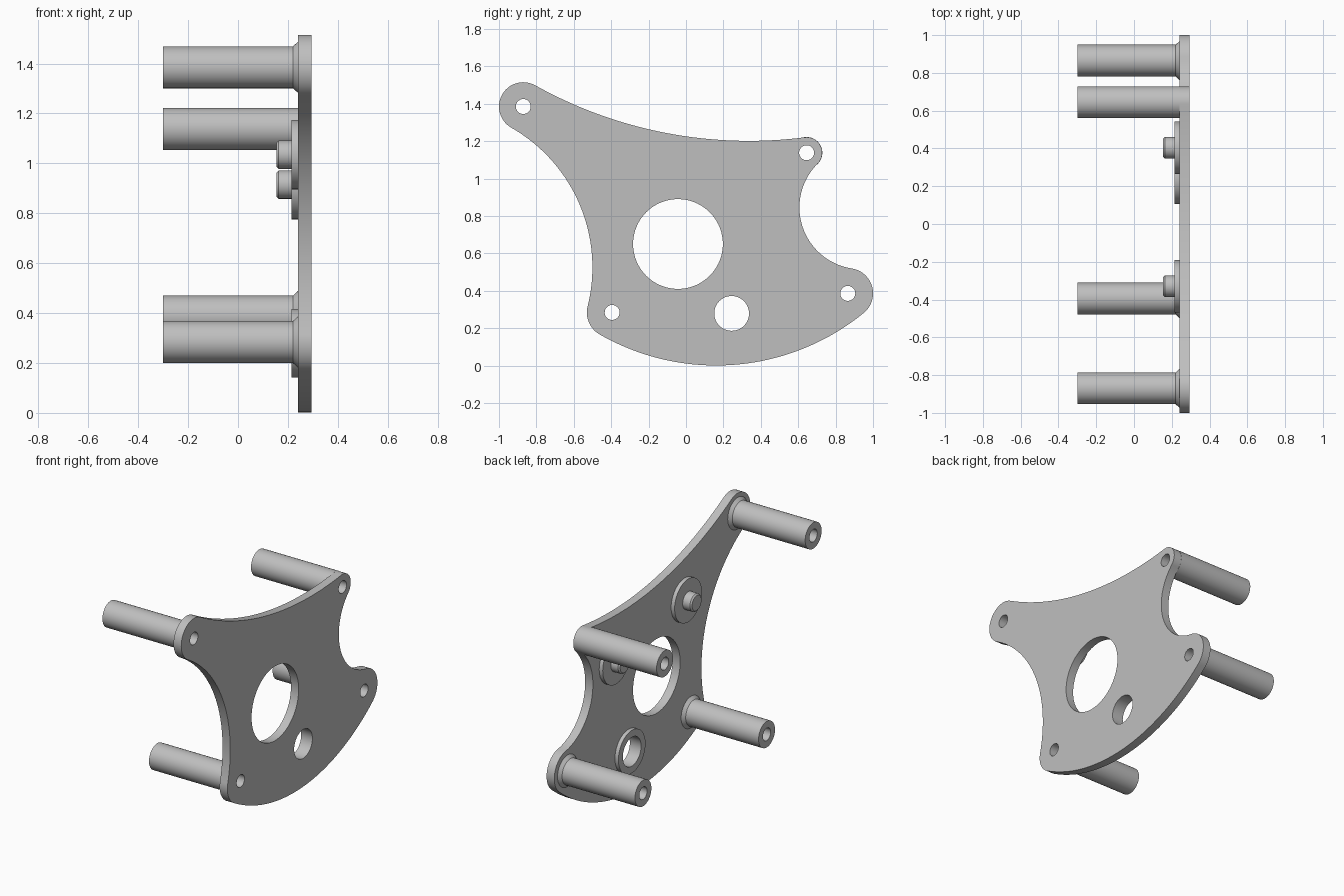
import bpy, bmesh, math
from math import cos, sin, pi, atan2
from mathutils import Vector, Matrix

if "Cube" in bpy.data.objects:
    bpy.data.objects.remove(bpy.data.objects["Cube"], do_unlink=True)

grey = bpy.data.materials.new("plain grey metal")
GREY = (0.52, 0.52, 0.52, 1)
grey.use_nodes = True
grey.diffuse_color = GREY
grey.node_tree.nodes["Principled BSDF"].inputs["Base Color"].default_value = GREY

BACK, FACE = 0.24, 0.295   # plate thickness range along x
BORE = 0.04

# Ears counter-clockwise in (y, z): centre, ear radius, radius of the edge
# leading to the next ear (positive = concave, negative = convex)
EARS = [
    ("upper_front", Vector((-0.87, 1.385)), 0.13, 0.86),
    ("lower_front", Vector((-0.395, 0.284)), 0.135, -1.25),
    ("lower_back", Vector((0.865, 0.386)), 0.135, 0.33),
    ("upper_back", Vector((0.645, 1.138)), 0.083, 2.35),
]
BIG_HOLE = (Vector((-0.043, 0.65)), 0.24)
SMALL_HOLE = (Vector((0.244, 0.279)), 0.093)


def finish(ob):
    bpy.ops.object.select_all(action='DESELECT')
    ob.select_set(True)
    bpy.context.view_layer.objects.active = ob
    bpy.ops.object.shade_smooth_by_angle(angle=math.radians(30))


def arc(c, r, start, end, ccw, n):
    """Points on an arc between two points, without the last one."""
    a = atan2(start.y - c.y, start.x - c.x)
    sweep = atan2(end.y - c.y, end.x - c.x) - a
    sweep = sweep % (2 * pi) if ccw else -((-sweep) % (2 * pi))
    return [c + r * Vector((cos(a + sweep * i / n), sin(a + sweep * i / n)))
            for i in range(n)]


def circle(c, r, n=64):
    return [c + r * Vector((cos(2 * pi * i / n), sin(2 * pi * i / n)))
            for i in range(n)]


def edge_arc(a, b):
    """Centre and ends of the edge arc tangent to two neighbouring ears."""
    _, p, rp, R = a
    _, q, rq, _ = b
    dp, dq = abs(R + rp), abs(R + rq)
    d = (q - p).length
    u = (q - p) / d
    along = (dp * dp - dq * dq + d * d) / (2 * d)
    off = math.sqrt(dp * dp - along * along)
    outward = Vector((u.y, -u.x))
    c = p + u * along + outward * math.copysign(off, R)
    r = abs(R)
    return c, r, c + r * (p - c).normalized(), c + r * (q - c).normalized()


# Plate outline: alternate ear arcs and tangent edge arcs
edges = [edge_arc(EARS[i], EARS[(i + 1) % 4]) for i in range(4)]
outline = []
for i, (_, p, r, R) in enumerate(EARS):
    c, er, start, end = edges[i]
    outline += arc(p, r, edges[i - 1][3], start, True, 24)
    outline += arc(c, er, start, end, R < 0, 40)

loops = [outline, circle(*BIG_HOLE, 96), circle(*SMALL_HOLE)]
loops += [circle(p, BORE, 40) for _, p, _, _ in EARS]

curve = bpy.data.curves.new("plate", 'CURVE')
curve.dimensions = '2D'
curve.fill_mode = 'BOTH'
curve.extrude = (FACE - BACK) / 2
for loop in loops:
    spline = curve.splines.new('POLY')
    spline.points.add(len(loop) - 1)
    for pt, v in zip(spline.points, loop):
        pt.co = (v.x, v.y, 0, 1)
    spline.use_cyclic_u = True
curve.materials.append(grey)
plate = bpy.data.objects.new("plate", curve)
bpy.context.collection.objects.link(plate)
plate.rotation_euler = (pi / 2, 0, pi / 2)
plate.location.x = (FACE + BACK) / 2
bpy.ops.object.select_all(action='DESELECT')
plate.select_set(True)
bpy.context.view_layer.objects.active = plate
bpy.ops.object.convert(target='MESH')
finish(plate)


def lathe(name, centre, profile, closed, n=48):
    """Turn an (x, radius) profile about the x direction."""
    bm = bmesh.new()
    vs = [bm.verts.new((x, r, 0)) for x, r in profile]
    pairs = list(zip(vs, vs[1:])) + ([(vs[-1], vs[0])] if closed else [])
    es = [bm.edges.new(p) for p in pairs]
    bmesh.ops.spin(bm, geom=vs + es, cent=(0, 0, 0), axis=(1, 0, 0),
                   angle=2 * pi, steps=n, use_merge=False)
    bmesh.ops.remove_doubles(bm, verts=bm.verts, dist=1e-5)
    bmesh.ops.recalc_face_normals(bm, faces=bm.faces)
    bm.transform(Matrix.Translation((0, centre.x, centre.y)))
    me = bpy.data.meshes.new(name)
    bm.to_mesh(me)
    bm.free()
    me.materials.append(grey)
    ob = bpy.data.objects.new(name, me)
    bpy.context.collection.objects.link(ob)
    finish(ob)


# Hollow posts, flared at the foot where the ear is wide enough
TIP, POST = -0.3, 0.084
for name, p, r, _ in EARS:
    flare = [(BACK - 0.02, POST), (BACK, POST + 0.018)] if r > 0.1 else [(BACK, POST)]
    lathe(name + "_post", p,
          [(BACK, BORE), (TIP, BORE), (TIP, POST)] + flare, True)

# Discs with chamfered pins
DISC = BACK - 0.025
for name, y, z in (("front", -0.33, 1.035), ("back", 0.403, 0.915)):
    lathe(name + "_pin_boss", Vector((y, z)),
          [(BACK, 0.139), (DISC, 0.139), (DISC, 0.057), (0.163, 0.057),
           (0.154, 0.048), (0.154, 0)], False)

# Raised collar around the small hole
c, r = SMALL_HOLE
lathe("hole_collar", c,
      [(BACK, r), (DISC, r), (DISC, 0.138), (BACK, 0.138)], True, 64)
